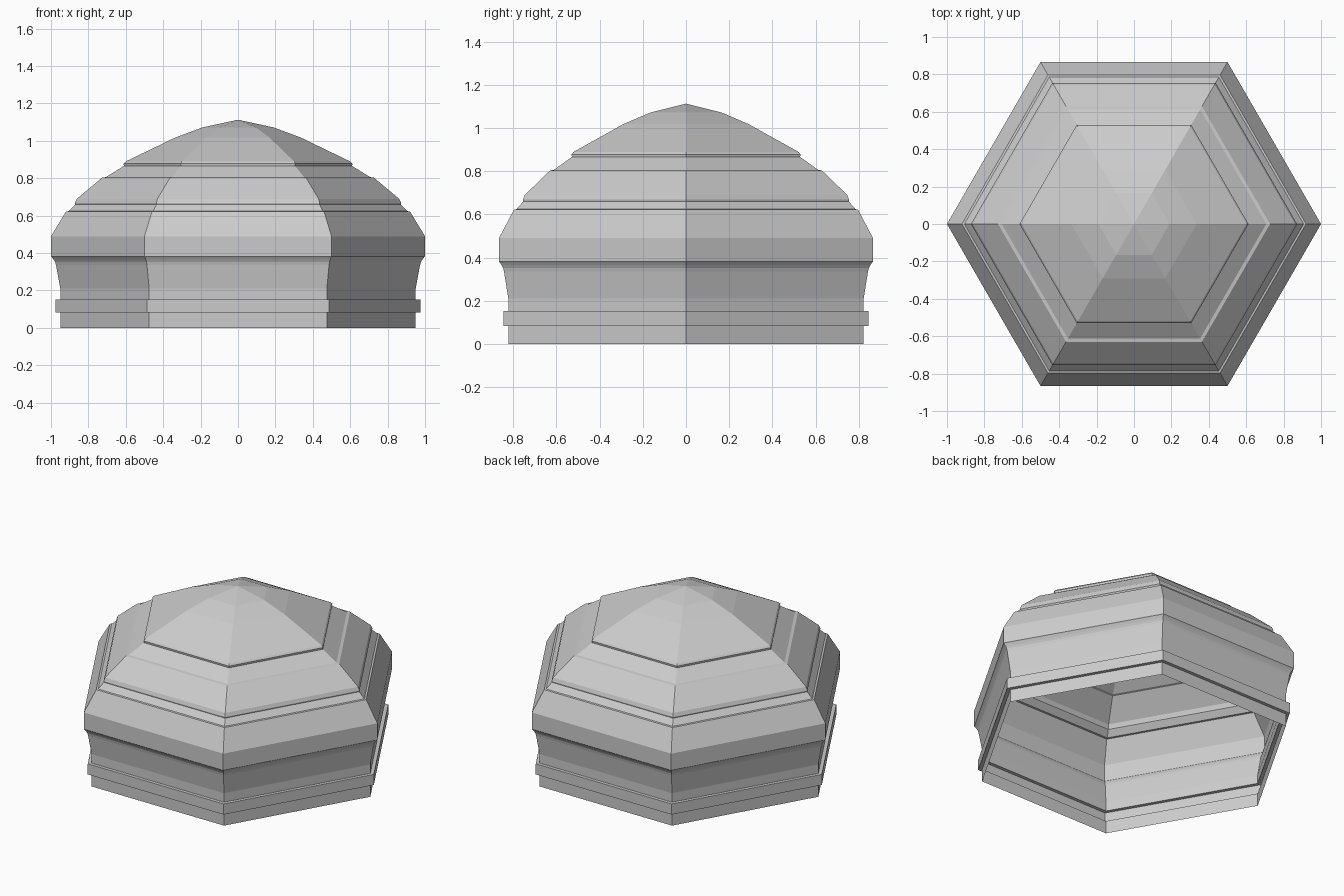
import bpy, bmesh
from math import cos, sin, pi

if "Cube" in bpy.data.objects:
    bpy.data.objects.remove(bpy.data.objects["Cube"])

# Dome profile: (corner radius, height), bottom to top
PROFILE = [
    (0.95, 0.0), (0.95, 0.083), (0.975, 0.083), (0.975, 0.152), (0.95, 0.152),
    (0.95, 0.21), (0.973, 0.335), (0.978, 0.352), (0.986, 0.365), (0.996, 0.378),
    (1.0, 0.382), (1.0, 0.49), (0.92, 0.622), (0.907, 0.624), (0.87, 0.66),
    (0.872, 0.668), (0.862, 0.69), (0.727, 0.803), (0.707, 0.806),
    (0.61, 0.866), (0.612, 0.878), (0.602, 0.889), (0.335, 1.018), (0.19, 1.072),
]
APEX = 1.113
SIDES = 6


def ring(bm, r, z):
    return [bm.verts.new((r * cos(2 * pi * i / SIDES), r * sin(2 * pi * i / SIDES), z))
            for i in range(SIDES)]


# Hexagonal dome shell, open underneath
bm = bmesh.new()
rings = [ring(bm, r, z) for r, z in PROFILE]
for a, b in zip(rings, rings[1:]):
    for i in range(SIDES):
        j = (i + 1) % SIDES
        bm.faces.new((a[i], a[j], b[j], b[i]))

# Pointed cap
tip = bm.verts.new((0, 0, APEX))
for i in range(SIDES):
    bm.faces.new((rings[-1][i], rings[-1][(i + 1) % SIDES], tip))

mesh = bpy.data.meshes.new("hexagonal_dome")
bm.to_mesh(mesh)
bm.free()
dome = bpy.data.objects.new("hexagonal_dome", mesh)
bpy.context.collection.objects.link(dome)
